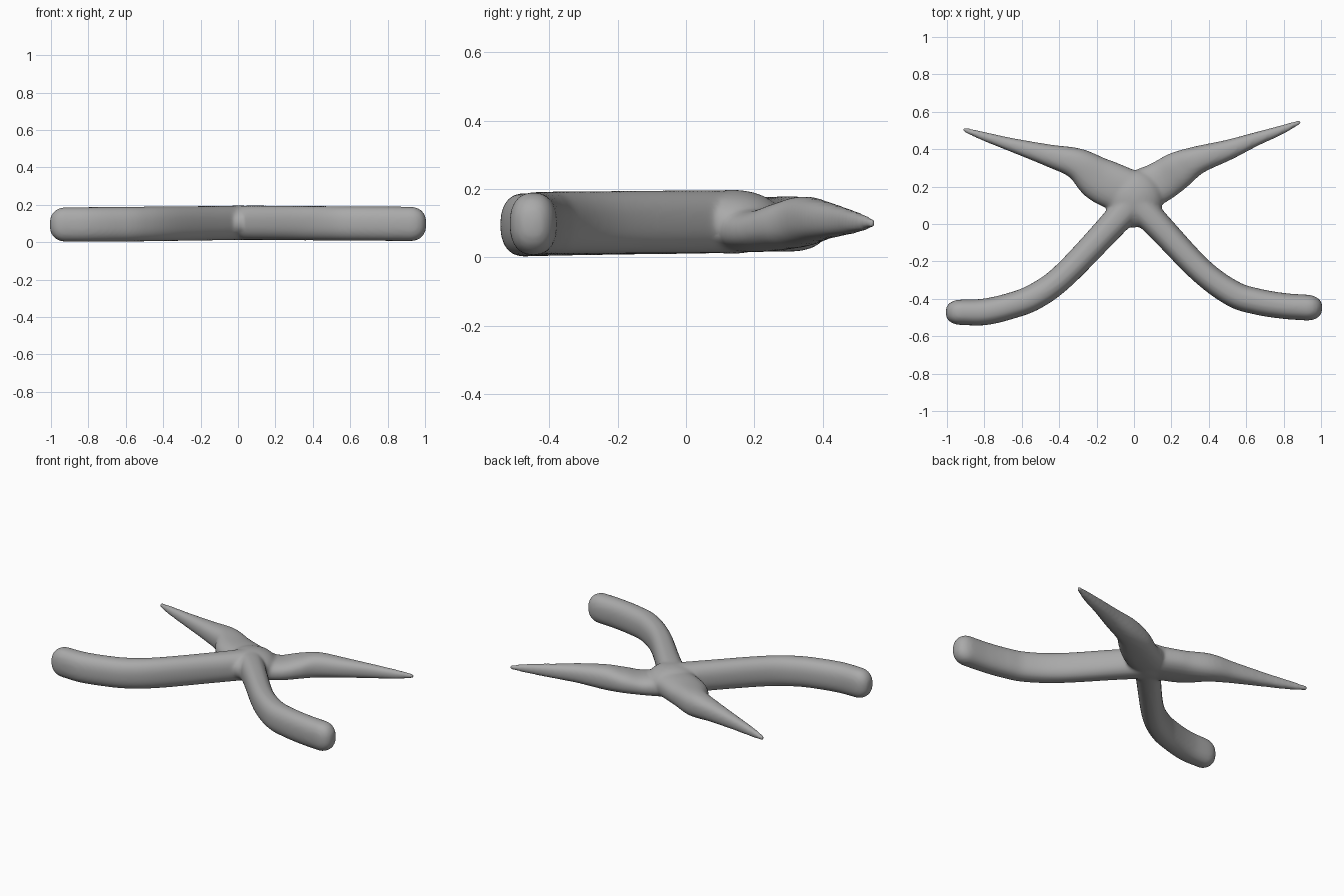
import bpy, bmesh, math
from mathutils import Vector

if "Cube" in bpy.data.objects:
    bpy.data.objects.remove(bpy.data.objects["Cube"])

mat = bpy.data.materials.new("plain grey")
mat.diffuse_color = (0.4, 0.4, 0.4, 1)
mat.use_nodes = True
mat.node_tree.nodes["Principled BSDF"].inputs["Base Color"].default_value = mat.diffuse_color

bm = bmesh.new()


def spline(pts, steps=8):
    """Catmull-Rom samples through x, y, z, half width, half height."""
    p = [Vector(q) for q in pts]
    p = [p[0] * 2 - p[1]] + p + [p[-1] * 2 - p[-2]]
    out = []
    for i in range(1, len(p) - 2):
        a, b, c, d = p[i - 1:i + 3]
        for s in range(steps):
            t = s / steps
            out.append(0.5 * (2 * b + (c - a) * t + (2 * a - 5 * b + 4 * c - d) * t * t
                              + (3 * b - a - 3 * c + d) * t ** 3))
    return out + [p[-2]]


def limb(pts, cap, sides=32, power=0.85):
    """Sweep a rounded upright section along a path, with a domed tip."""
    path = spline(pts)
    rings = []
    for i, q in enumerate(path):
        e = path[min(i + 1, len(path) - 1)] - path[max(i - 1, 0)]
        rings.append((q, Vector((e[0], e[1], 0)).normalized(), 1.0))
    q, d, _ = rings[-1]
    for k in range(1, 9):
        a = k / 8 * math.pi / 2 * 0.98
        tip = q.copy()
        tip[0] += d.x * cap * math.sin(a)
        tip[1] += d.y * cap * math.sin(a)
        rings.append((tip, d, math.cos(a) ** 0.8))
    loops = []
    for q, d, f in rings:
        side = Vector((-d.y, d.x, 0))
        loop = []
        for j in range(sides):
            a = 2 * math.pi * j / sides
            c, s = math.cos(a), math.sin(a)
            c = math.copysign(abs(c) ** power, c)
            s = math.copysign(abs(s) ** power, s)
            pos = Vector((q[0], q[1], q[2])) + side * (c * q[3] * f)
            pos.z += s * q[4] * f
            loop.append(bm.verts.new(pos))
        loops.append(loop)
    for u, v in zip(loops, loops[1:]):
        for j in range(sides):
            k = (j + 1) % sides
            bm.faces.new((u[j], u[k], v[k], v[j]))
    bm.faces.new(loops[0][::-1])
    bm.faces.new(loops[-1])


# Thick front arms
limb([(0.03, 0.16, .104, .085, .092), (-.14, -.03, .102, .073, .092), (-.38, -.28, .099, .068, .093),
      (-.53, -.388, .097, .070, .093), (-.66, -.438, .096, .070, .093), (-.80, -.47, .095, .071, .093),
      (-.925, -.472, .095, .068, .092)], .082)
limb([(-0.03, 0.16, .104, .085, .092), (.14, -.02, .104, .073, .092), (.36, -.25, .102, .068, .092),
      (.53, -.373, .101, .070, .092), (.66, -.415, .1, .070, .092), (.80, -.438, .099, .069, .092),
      (.925, -.447, .098, .069, .092)], .082)

# Tapering rear arms
limb([(0.02, .15, .1, .12, .085), (-.17, .23, .097, .12, .08), (-.30, .32, .098, .085, .08),
      (-.45, .365, .1, .060, .062), (-.65, .422, .1, .037, .042), (-.80, .468, .1, .024, .028),
      (-.90, .502, .1, .013, .016)], .02)
limb([(-0.02, .15, .1, .12, .085), (.13, .22, .078, .11, .062), (.24, .29, .092, .100, .068),
      (.34, .342, .105, .075, .073), (.50, .395, .108, .055, .058), (.65, .453, .105, .037, .043),
      (.78, .50, .102, .025, .03), (.875, .54, .1, .013, .016)], .02)

# Central hub filling the crotches
hub = bmesh.ops.create_uvsphere(bm, u_segments=32, v_segments=16, radius=1)["verts"]
for v in hub:
    v.co = Vector((v.co.x * .155, .135 + v.co.y * .155, .104 + v.co.z * .094))

bmesh.ops.recalc_face_normals(bm, faces=bm.faces)
mesh = bpy.data.meshes.new("four_armed_body")
bm.to_mesh(mesh)
bm.free()
body = bpy.data.objects.new("four_armed_body", mesh)
bpy.context.collection.objects.link(body)
mesh.materials.append(mat)

# Fuse the arms into one soft skin
rm = body.modifiers.new("fuse", "REMESH")
rm.mode = "VOXEL"
rm.voxel_size = 0.01
rm.use_smooth_shade = True
sm = body.modifiers.new("soften", "SMOOTH")
sm.factor = 0.5
sm.iterations = 8
